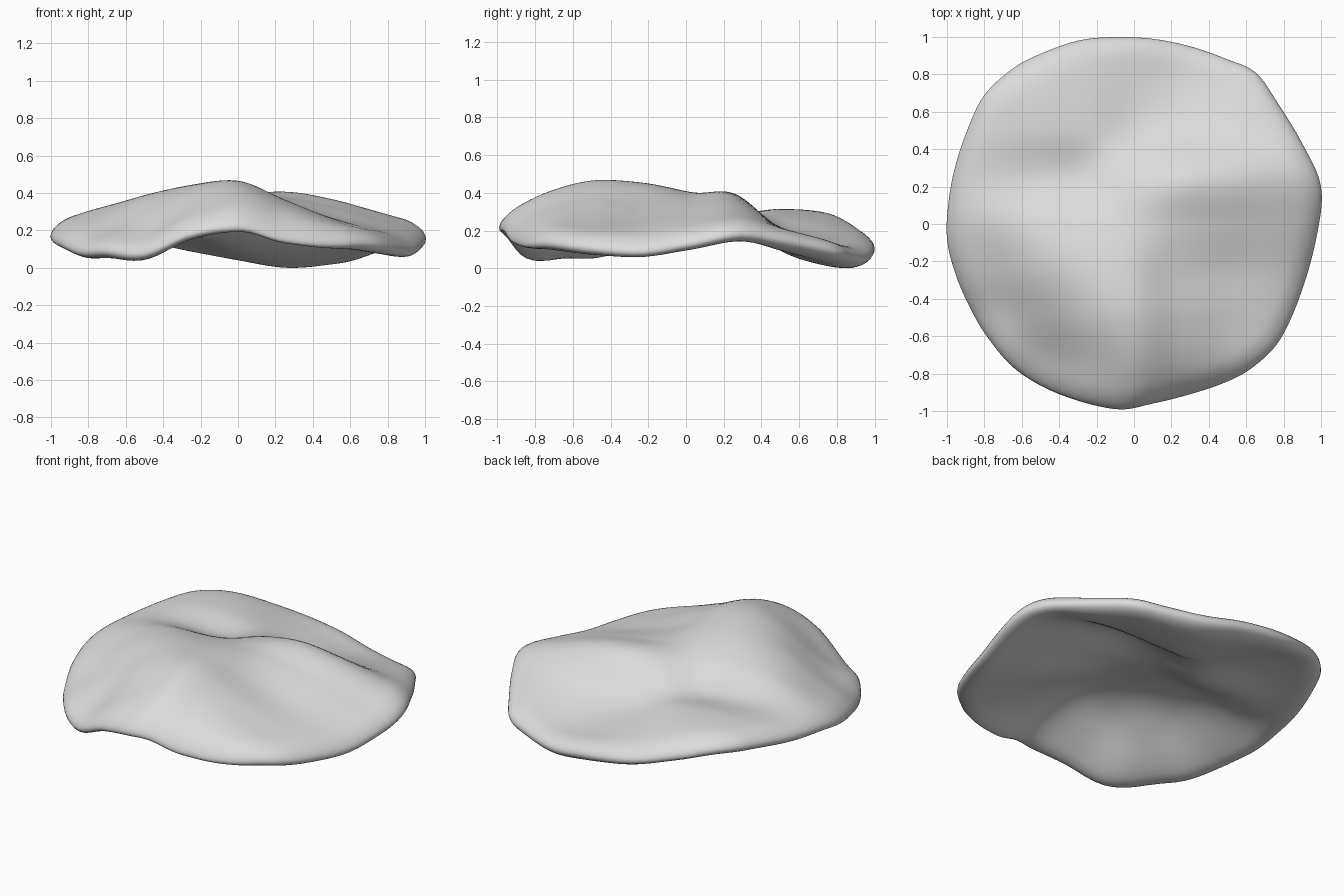
import bpy
import bmesh
import math

default_cube = bpy.data.objects.get("Cube")
if default_cube:
    bpy.data.objects.remove(default_cube, do_unlink=True)

# Mid-surface heights on an even grid: rows run front to back, columns right to left
HEIGHTS = [
    [.02, .04, .05, .165, .205, .1, .04, .04, .02],
    [.05, .075, .105, .255, .335, .25, .165, .11, .06],
    [.06, .11, .225, .355, .4, .3, .2, .13, .05],
    [.12, .2, .315, .38, .385, .29, .21, .15, .06],
    [.17, .255, .315, .335, .345, .315, .265, .2, .12],
    [.185, .23, .23, .225, .3, .335, .3, .235, .17],
    [.19, .24, .25, .22, .16, .15, .155, .15, .14],
    [.19, .225, .225, .175, .11, .07, .08, .1, .1],
    [.15, .15, .14, .12, .09, .05, .05, .06, .06],
]

# Rim outline seen from above
OUTLINE = [
    (1, .2), (.9, .43), (.76, .66), (.65, .81), (.5, .88), (.3, .95), (.1, .99),
    (-.1, 1), (-.3, .98), (-.5, .91), (-.65, .83), (-.8, .69), (-.88, .53), (-.95, .33),
    (-.99, .13), (-1, -.08), (-.95, -.28), (-.87, -.46), (-.78, -.61), (-.63, -.78),
    (-.4, -.91), (-.1, -.99), (.1, -.96), (.3, -.91), (.48, -.85), (.63, -.77),
    (.78, -.62), (.9, -.35), (.98, -.05),
]

HALF_THICKNESS = .06
EDGE_START = .88
STEPS = 5


def spline(a, b, c, d, t):
    """Smooth curve from b to c."""
    return b + .5 * t * (c - a + t * (2 * a - 5 * b + 4 * c - d + t * (3 * (b - c) + d - a)))


def sample(values, u):
    """Smoothly read a list at a fractional index, extending its ends straight."""
    padded = [2 * values[0] - values[1], *values, 2 * values[-1] - values[-2]]
    i = max(0, min(len(values) - 2, math.floor(u)))
    return spline(*padded[i:i + 4], u - i)


def mid_height(x, y):
    column, row = (x + 1) * 4, (y + 1) * 4
    return sample([sample(line, column) for line in HEIGHTS], row)


def smooth_outline():
    n = len(OUTLINE)
    points = []
    for i in range(n):
        near = [OUTLINE[(i + k) % n] for k in (-1, 0, 1, 2)]
        for step in range(STEPS):
            points.append([spline(*axis, step / STEPS) for axis in zip(*near)])
    return points


# Nested rings: an even slab inside, a rounded lip at the rim
rings = [(EDGE_START * i / 24, 1) for i in range(1, 25)]
for i in range(1, 8):
    angle = math.pi / 2 * i / 8
    rings.append((EDGE_START + (1 - EDGE_START) * math.sin(angle), math.cos(angle)))
profile = ([(s, h) for s, h in rings] + [(1, 0)] + [(s, -h) for s, h in reversed(rings)])

bm = bmesh.new()
outline = smooth_outline()
count = len(outline)


def add_vertex(x, y, side):
    return bm.verts.new((x, y, mid_height(x, y) + side * HALF_THICKNESS))


loops = [[add_vertex(x * s, y * s, h) for x, y in outline] for s, h in profile]
top_centre = add_vertex(0, 0, 1)
bottom_centre = add_vertex(0, 0, -1)
for i in range(count):
    j = (i + 1) % count
    bm.faces.new((top_centre, loops[0][i], loops[0][j]))
    bm.faces.new((bottom_centre, loops[-1][j], loops[-1][i]))
    for inner, outer in zip(loops, loops[1:]):
        bm.faces.new((inner[i], outer[i], outer[j], inner[j]))

# Rest the lowest point on the ground
lowest = min(v.co.z for v in bm.verts)
for v in bm.verts:
    v.co.z -= lowest
bmesh.ops.recalc_face_normals(bm, faces=bm.faces)

mesh = bpy.data.meshes.new("wavy_slab")
bm.to_mesh(mesh)
bm.free()
slab = bpy.data.objects.new("wavy_slab", mesh)
bpy.context.collection.objects.link(slab)
for polygon in mesh.polygons:
    polygon.use_smooth = True

# Plain light grey
grey = bpy.data.materials.new("light_grey")
grey.use_nodes = True
colour = (.72, .72, .72, 1)
grey.diffuse_color = colour
grey.node_tree.nodes["Principled BSDF"].inputs["Base Color"].default_value = colour
mesh.materials.append(grey)
